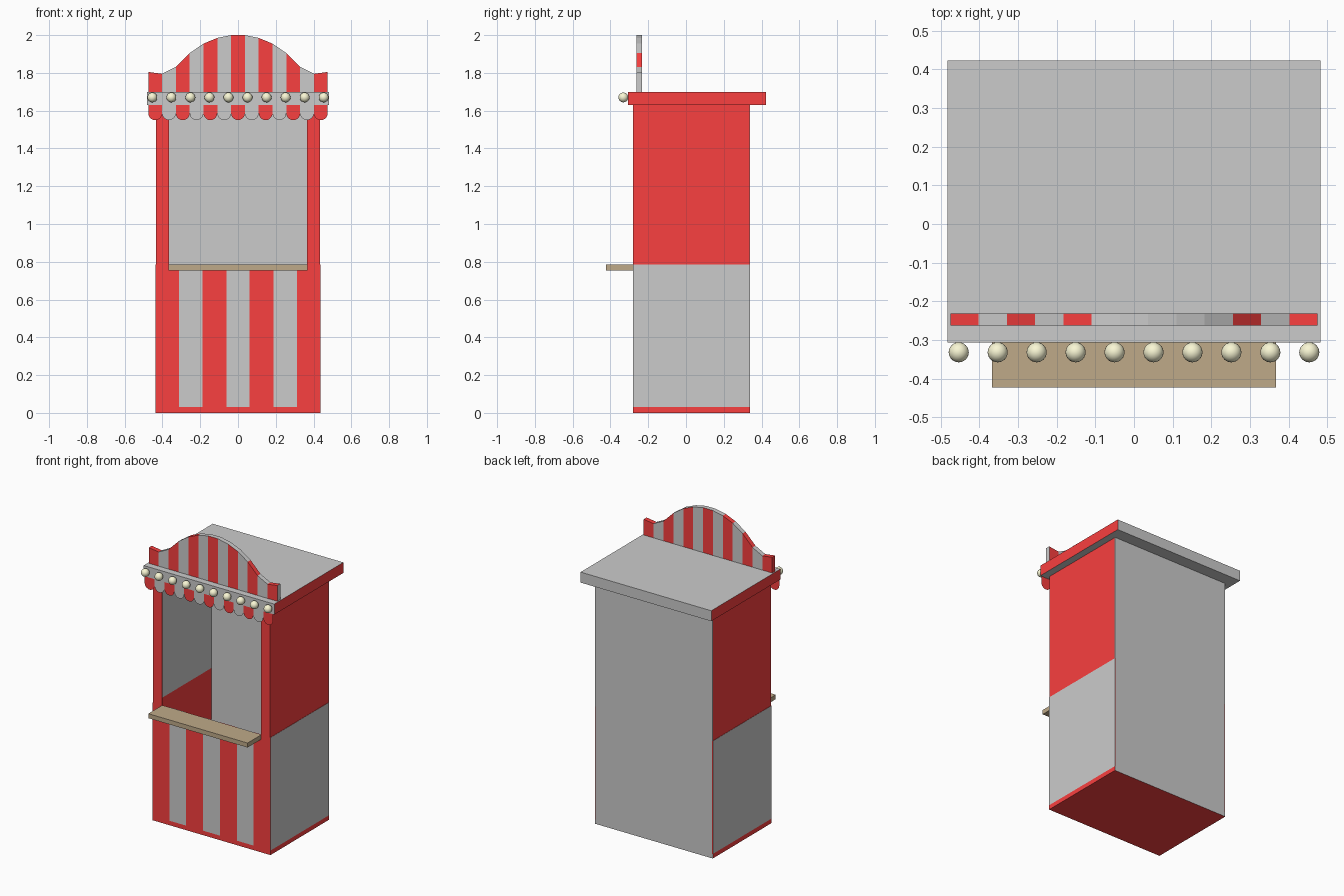
import bpy, bmesh, math

if "Cube" in bpy.data.objects:
    bpy.data.objects.remove(bpy.data.objects["Cube"])


def material(name, rgb):
    m = bpy.data.materials.new(name)
    m.diffuse_color = (*rgb, 1)
    m.use_nodes = True
    m.node_tree.nodes["Principled BSDF"].inputs["Base Color"].default_value = m.diffuse_color
    return m


GREY = material("canvas_grey", (0.8, 0.8, 0.8))
RED = material("stripe_red", (0.95, 0.05, 0.05))
WOOD = material("counter_wood", (0.52, 0.40, 0.25))
BULB = material("bulb_cream", (0.95, 0.93, 0.66))
MATS = [GREY, RED, WOOD, BULB]
G, R, W, B = range(4)


def finish(name, bm):
    me = bpy.data.meshes.new(name)
    bm.normal_update()
    bm.to_mesh(me)
    bm.free()
    for m in MATS:
        me.materials.append(m)
    ob = bpy.data.objects.new(name, me)
    bpy.context.collection.objects.link(ob)
    return ob


def box(name, x, y, z, col, **sides):
    """Box from ranges; sides such as xp=G colour the face pointing to +x."""
    bm = bmesh.new()
    bmesh.ops.create_cube(bm, size=1)
    for v in bm.verts:
        v.co = [r[0] + (c + 0.5) * (r[1] - r[0]) for r, c in zip((x, y, z), v.co)]
    bm.normal_update()
    for f in bm.faces:
        axis = max(range(3), key=lambda i: abs(f.normal[i]))
        key = "xyz"[axis] + ("p" if f.normal[axis] > 0 else "n")
        f.material_index = sides.get(key, col)
    return finish(name, bm)


HX, Y0, Y1 = 0.436, -0.28, 0.34   # body half width, front and back
MID, TOP, T = 0.785, 1.63, 0.005  # counter height, wall top, panel thickness

# Base slab and striped lower front
box("base", (-HX, HX), (Y0, Y1), (0, 0.03), R, yp=G)
edges = [-HX + T, -0.312, -0.188, -0.062, 0.062, 0.188, 0.312, HX - T]
for i in range(7):
    box(f"front_stripe_{i}", edges[i:i + 2], (Y0, Y0 + T), (0.03, MID), G if i % 2 else R)

# Lower back, then mirrored side walls and front posts
box("lower_back", (-HX + T, HX - T), (Y1 - T, Y1), (0.03, MID), R, yp=G, yn=G)
box("upper_back", (-0.434, 0.434), (Y1 - T, Y1), (MID, TOP), G)
for s, side in ((-1, "left"), (1, "right")):
    out = "xp" if s > 0 else "xn"
    inn = "xn" if s > 0 else "xp"
    span = lambda a, b: sorted((s * a, s * b))
    box(f"lower_{side}_wall", span(HX - T, HX), (Y0, Y1), (0.03, MID), R, **{out: G})
    box(f"upper_{side}_wall", span(0.434 - T, 0.434), (Y0 + T, Y1 - T), (MID, TOP),
        R, **{inn: G})
    box(f"front_{side}_post", span(0.365, 0.434), (Y0, Y0 + T), (MID, TOP), R)

# Counter and roof
box("counter", (-0.367, 0.367), (-0.423, Y0), (0.755, MID), W)
box("roof", (-0.483, 0.483), (-0.307, 0.423), (TOP, 1.70), G, xp=R, xn=R)

# Scalloped valance: thin flaps with round ends
bm = bmesh.new()
w = 0.95 / 13
for i in range(13):
    cx, r = (i - 6) * w, w / 2
    pts = [(cx - r, TOP), *((cx - r * math.cos(a), 1.55 + r - r * math.sin(a))
                            for a in (math.pi * k / 10 for k in range(11))), (cx + r, TOP)]
    f = bm.faces.new([bm.verts.new((x, -0.307, z)) for x, z in pts])
    f.material_index = G if i % 2 else R
finish("valance", bm)

# Striped crest board with stepped curve on top
half = [2.0, 1.985, 1.955, 1.905, 1.832, 1.795, 1.805]
heights = half[::-1] + half
bm = bmesh.new()
cols = []
for i, h in enumerate(heights):
    x = (i - 6.5) * w
    cols.append([bm.verts.new((x, y, z)) for y, z in
                 ((-0.263, 1.70), (-0.263, h), (-0.232, h), (-0.232, 1.70))])
for i, (a, b) in enumerate(zip(cols, cols[1:])):
    for j in range(4):
        k = (j + 1) % 4
        f = bm.faces.new((a[j], a[k], b[k], b[j]))
        f.material_index = G if i % 2 or (j == 1 and i in (6, 8)) else R
bm.faces.new(cols[0]).material_index = R
bm.faces.new(cols[-1]).material_index = G
bmesh.ops.recalc_face_normals(bm, faces=bm.faces)
finish("crest_board", bm)

# Row of light bulbs
for i in range(10):
    bm = bmesh.new()
    bmesh.ops.create_uvsphere(bm, u_segments=24, v_segments=12, radius=0.026)
    bmesh.ops.translate(bm, verts=bm.verts, vec=((i - 4.5) * 0.1008, -0.332, 1.67))
    for f in bm.faces:
        f.smooth = True
        f.material_index = B
    finish(f"bulb_{i}", bm)
